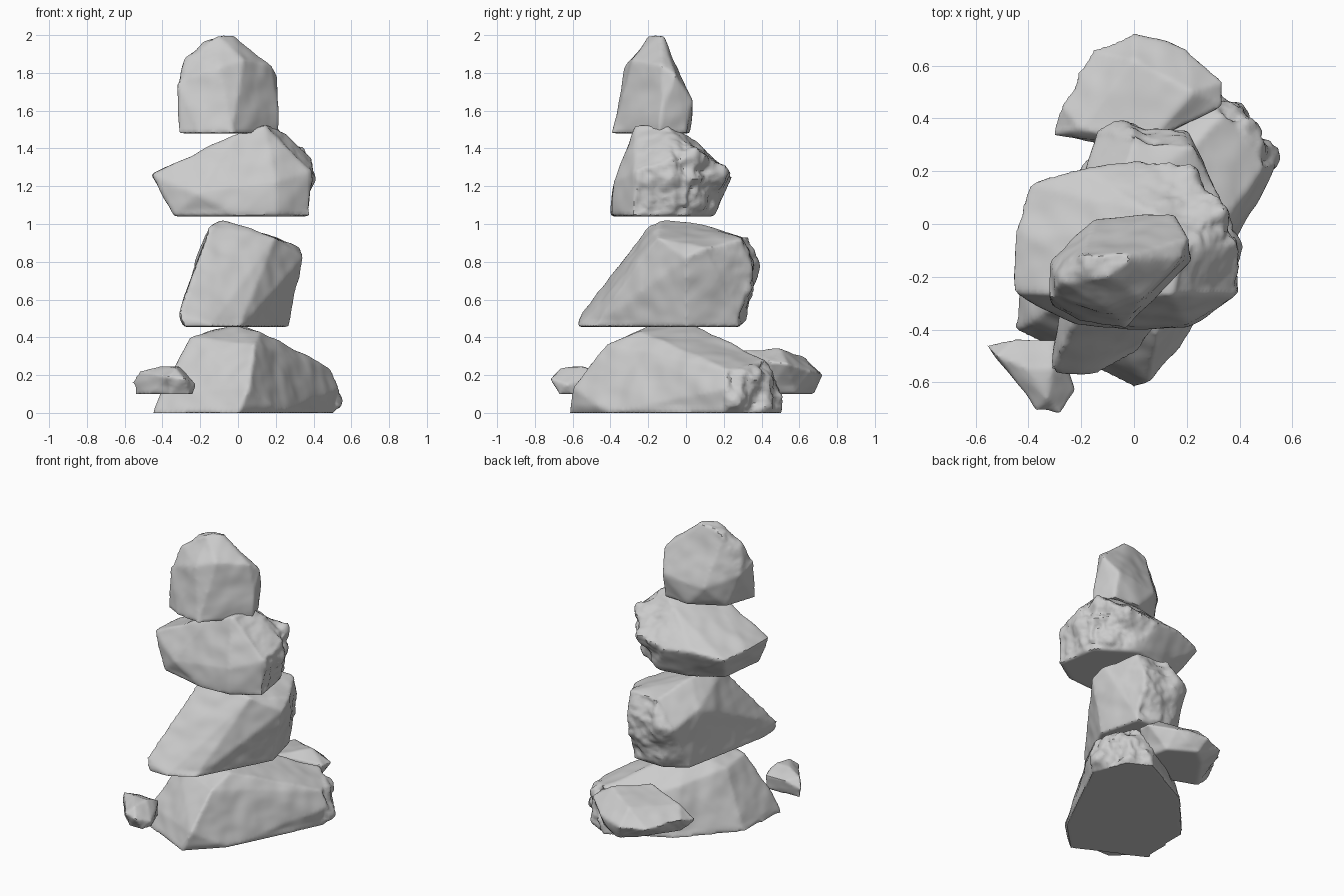
import bpy, bmesh
from mathutils import Vector, noise


def stone(name, points, rough_dir, rough=0.045, seed=0.0, voxel=0.014):
    """Faceted stone: convex hull of corner points, refined, then chipped on one side."""
    bm = bmesh.new()
    for p in points:
        bm.verts.new(p)
    res = bmesh.ops.convex_hull(bm, input=bm.verts)
    junk = set(res["geom_interior"]) | set(res["geom_unused"])
    bmesh.ops.delete(bm, geom=[g for g in junk if isinstance(g, bmesh.types.BMVert)], context='VERTS')
    bmesh.ops.recalc_face_normals(bm, faces=bm.faces)
    mesh = bpy.data.meshes.new(name)
    bm.to_mesh(mesh)
    bm.free()
    obj = bpy.data.objects.new(name, mesh)
    bpy.context.collection.objects.link(obj)

    # even dense surface with slightly worn edges
    rm = obj.modifiers.new("refine", 'REMESH')
    rm.mode = 'VOXEL'
    rm.voxel_size = voxel
    sm = obj.modifiers.new("wear", 'SMOOTH')
    sm.factor = 0.5
    sm.iterations = 2
    dg = bpy.context.evaluated_depsgraph_get()
    fine = bpy.data.meshes.new_from_object(obj.evaluated_get(dg))
    obj.modifiers.clear()
    obj.data = fine
    bpy.data.meshes.remove(mesh)
    fine.name = name

    # gentle waviness everywhere, deep chips on the rough side; bottom stays flat
    zmin = min(p[2] for p in points)
    d = Vector(rough_dir).normalized()
    off = Vector((seed, seed * 1.7, -seed))
    moved = []
    for v in fine.vertices:
        n = v.normal.copy()
        p = v.co + off
        mask = min(max((n.dot(d) - 0.5) / 0.4, 0.0), 1.0)
        wave = noise.noise(p * 5) * 0.012 + noise.noise(p * 12) * 0.005
        chip = noise.fractal(p * 8, 1.0, 2.1, 3) * rough
        fade = min(max((v.co.z - zmin) / 0.04, 0.0), 1.0)
        if n.z < -0.9:
            fade = 0.0
        moved.append(v.co + n * (wave + chip * mask) * fade)
    for v, co in zip(fine.vertices, moved):
        v.co = co
        v.co.z = max(v.co.z, zmin)
    bpy.ops.object.select_all(action='DESELECT')
    obj.select_set(True)
    bpy.context.view_layer.objects.active = obj
    bpy.ops.object.shade_smooth_by_angle(angle=0.7)
    return obj


# wide base boulder
stone("base_stone", [
    (0, -.62, 0), (-.45, -.40, 0), (-.42, -.03, 0), (-.13, .30, 0), (.27, .51, 0),
    (.42, .43, 0), (.51, .2, 0), (.22, -.4, 0), (.06, -.60, .13), (-.40, -.38, .12),
    (-.25, -.28, .40), (-.26, -.08, .38), (.09, -.42, .37), (0, -.2, .46), (0, .05, .46),
    (.12, -.25, .435), (.54, .22, .13), (.50, .22, .23), (.46, .38, .20), (.34, .42, .28),
    (.22, .47, .19), (-.1, .2, .32)],
    (1, .8, 0), 0.05, 1.3)

# leaning block on the base
stone("second_stone", [
    (-.28, -.57, .455), (-.15, -.575, .455), (.01, -.49, .455), (.27, 0, .455),
    (.2, .28, .455), (-.02, .29, .455), (-.17, .2, .455), (-.29, -.42, .455),
    (-.31, -.55, .53), (-.15, -.2, .99), (-.08, -.13, 1.015), (-.08, .05, 1.01),
    (.2, -.15, .93), (.33, .1, .875), (.345, 0, .82), (.22, .3, .92),
    (0, .32, .93), (.2, .36, .8), (-.04, .38, .78), (-.14, .34, .76), (-.2, .15, .85)],
    (.2, 1, .2), 0.025, 4.1)

# broad stone with a jagged back right side
stone("third_stone", [
    (-.34, -.32, 1.04), (-.3, 0, 1.04), (-.1, .12, 1.04), (.1, .15, 1.04), (.33, 0, 1.04),
    (.38, -.28, 1.04), (.2, -.39, 1.04), (0, -.4, 1.04), (-.455, -.26, 1.26), (-.45, -.02, 1.26),
    (-.4, .15, 1.24), (-.2, .21, 1.27), (0, .24, 1.25), (.2, .2, 1.28), (.38, 0, 1.22),
    (.405, -.06, 1.34), (.385, -.27, 1.28), (.2, -.38, 1.22), (-.22, -.38, 1.16),
    (0, -.28, 1.485), (.14, -.27, 1.52), (.19, -.1, 1.53), (.28, 0, 1.44), (.05, .05, 1.44),
    (.33, .05, 1.38)],
    (1, .7, .3), 0.05, 7.7)

# upright stone on top
stone("top_stone", [
    (-.31, -.31, 1.48), (-.2, -.37, 1.48), (-.03, -.395, 1.48), (.21, -.14, 1.48),
    (.16, 0, 1.48), (-.02, .02, 1.48), (-.24, -.1, 1.48), (-.325, -.28, 1.75),
    (-.32, -.14, 1.7), (.21, -.05, 1.79), (.225, -.13, 1.62), (.15, .035, 1.65),
    (-.15, .025, 1.62), (.03, -.28, 1.87), (.18, -.13, 1.84), (-.1, -.13, 2.0),
    (-.04, -.13, 2.0), (-.1, -.2, 1.99), (-.28, -.22, 1.88), (-.2, -.12, 1.94), (-.1, -.32, 1.83)],
    (-.5, .1, 1), 0.022, 2.9)

# small flat stone tucked behind the base
stone("back_small_stone", [
    (-.22, .36, .10), (-.05, .60, .10), (.05, .68, .10), (.22, .58, .10), (.25, .42, .10), (0, .28, .10),
    (-.31, .34, .19), (-.28, .45, .22), (-.16, .66, .2), (0, .72, .2), (.2, .665, .22),
    (.34, .54, .26), (.34, .45, .27), (-.2, .36, .28), (.05, .3, .335), (.22, .5, .335), (0, .62, .295)],
    (-1, .3, 0), 0.025, 5.5, 0.011)

# small flat stone at the front left corner
stone("front_small_stone", [
    (-.54, -.47, .10), (-.47, -.57, .10), (-.36, -.67, .10), (-.26, -.67, .10), (-.24, -.60, .10),
    (-.30, -.45, .10), (-.56, -.46, .16), (-.52, -.50, .22), (-.45, -.44, .2), (-.30, -.435, .2),
    (-.40, -.55, .245), (-.31, -.55, .245), (-.33, -.66, .23), (-.225, -.63, .15),
    (-.28, -.715, .18), (-.37, -.705, .19)],
    (.3, -1, .2), 0.012, 9.2, 0.010)
